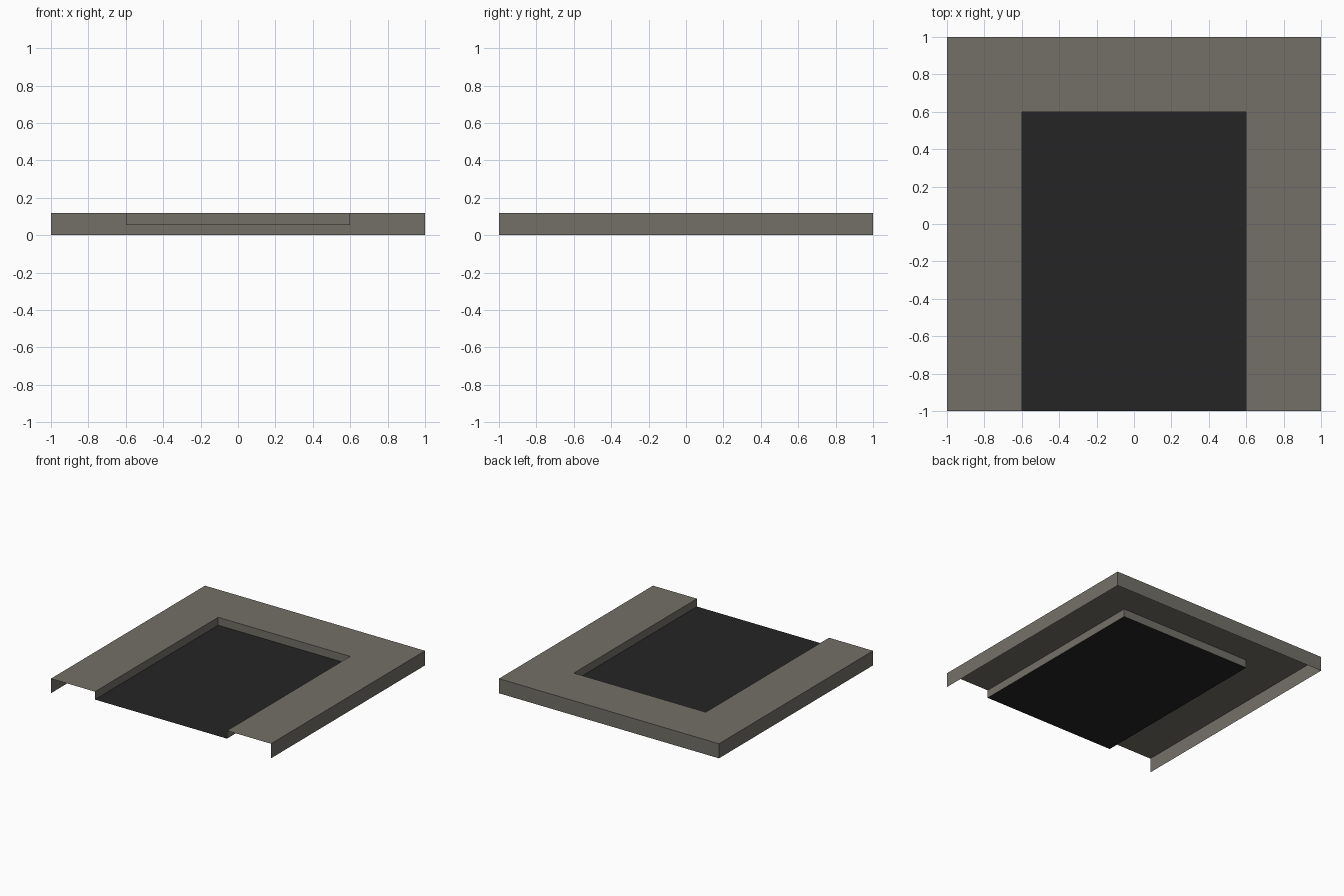
import bpy
import bmesh

if "Cube" in bpy.data.objects:
    bpy.data.objects.remove(bpy.data.objects["Cube"])

TOP, ROAD = 0.12, 0.055


def material(name, rgb):
    m = bpy.data.materials.new(name)
    m.diffuse_color = (*rgb, 1.0)
    m.use_nodes = True
    m.node_tree.nodes["Principled BSDF"].inputs["Base Color"].default_value = m.diffuse_color
    return m


def add_object(name, bm, mat):
    mesh = bpy.data.meshes.new(name)
    bm.to_mesh(mesh)
    bm.free()
    mesh.materials.append(mat)
    obj = bpy.data.objects.new(name, mesh)
    bpy.context.collection.objects.link(obj)
    return obj


def u_path(half, back, z):
    """Four corners of a U that is open at the front."""
    return [(-half, -1, z), (-half, back, z), (half, back, z), (half, -1, z)]


concrete = material("warm grey concrete", (0.172, 0.163, 0.140))
asphalt = material("dark asphalt", (0.0180, 0.0180, 0.0180))

# Pavement: open shell with outer wall, flat top and inner kerb
bm = bmesh.new()
loops = [u_path(1, 1, 0), u_path(1, 1, TOP),
         u_path(0.6, 0.6, TOP), u_path(0.6, 0.6, ROAD)]
rows = [[bm.verts.new(p) for p in loop] for loop in loops]
for lower, upper in zip(rows, rows[1:]):
    for i in range(3):
        bm.faces.new((lower[i], upper[i], upper[i + 1], lower[i + 1]))
add_object("pavement", bm, concrete)

# Road: sunken flat surface running out to the front edge
bm = bmesh.new()
bm.faces.new([bm.verts.new(p) for p in reversed(u_path(0.6, 0.6, ROAD))])
add_object("road", bm, asphalt)
